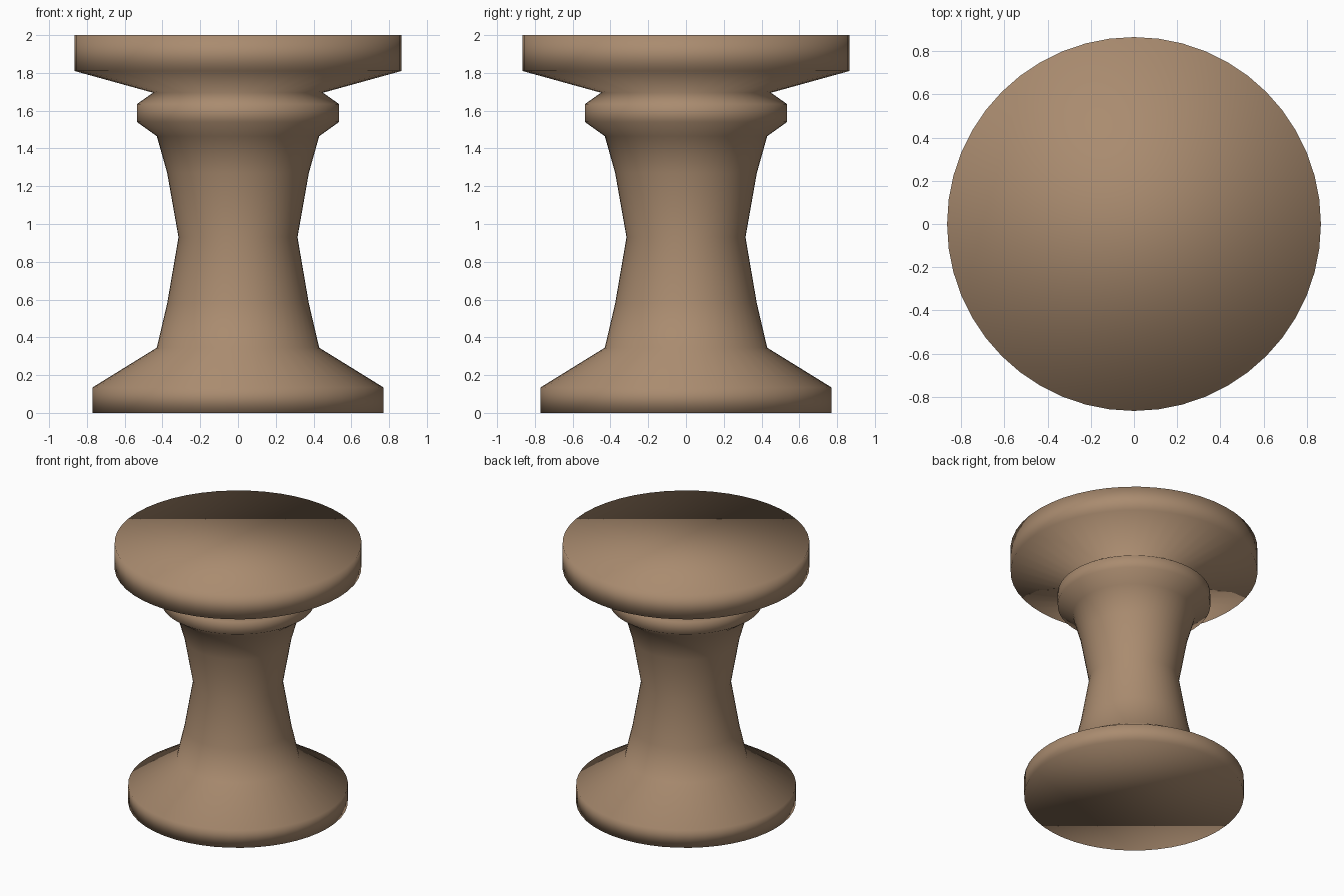
import bpy, bmesh
from math import cos, sin, tau

if "Cube" in bpy.data.objects:
    bpy.data.objects.remove(bpy.data.objects["Cube"])

SIDES = 48

# Half profile (radius, height) from foot to top plate
PROFILE = [
    (0.77, 0.0), (0.77, 0.135), (0.43, 0.345),      # flared foot
    (0.375, 0.58), (0.315, 0.93), (0.375, 1.27),    # waisted stem
    (0.43, 1.465), (0.535, 1.54), (0.535, 1.635),   # collar
    (0.45, 1.695), (0.865, 1.81), (0.865, 2.0),     # top plate
]


def lathe(name, profile, sides):
    bm = bmesh.new()
    rings = [[bm.verts.new((r * cos(tau * i / sides), r * sin(tau * i / sides), z))
              for i in range(sides)] for r, z in profile]
    for low, high in zip(rings, rings[1:]):
        for i in range(sides):
            j = (i + 1) % sides
            bm.faces.new((low[i], low[j], high[j], high[i]))
    # Flat caps
    bm.faces.new(rings[0][::-1])
    bm.faces.new(rings[-1])
    for face in bm.faces:
        face.smooth = True
    mesh = bpy.data.meshes.new(name)
    bm.to_mesh(mesh)
    bm.free()
    obj = bpy.data.objects.new(name, mesh)
    bpy.context.collection.objects.link(obj)
    return obj


# Turned wooden pedestal
pedestal = lathe("turned_pedestal", PROFILE, SIDES)
wood = bpy.data.materials.new("brown_wood")
wood.diffuse_color = (0.40, 0.26, 0.16, 1)
wood.use_nodes = True
wood.node_tree.nodes["Principled BSDF"].inputs["Base Color"].default_value = wood.diffuse_color
pedestal.data.materials.append(wood)
